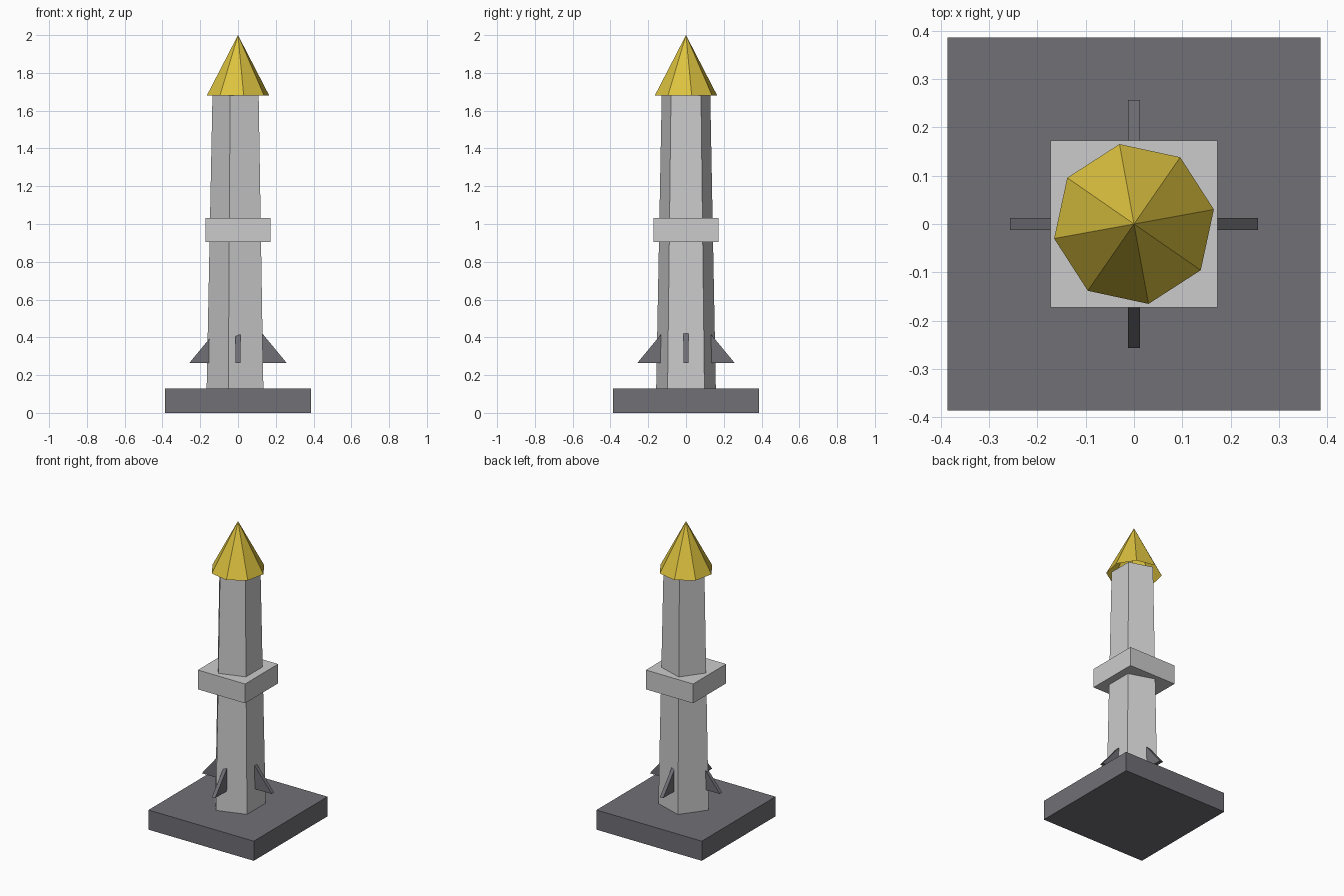
import bpy, bmesh
from math import radians, pi, cos, sin

if "Cube" in bpy.data.objects:
    bpy.data.objects.remove(bpy.data.objects["Cube"])


def material(name, rgb):
    m = bpy.data.materials.new(name)
    m.diffuse_color = (*rgb, 1)
    m.use_nodes = True
    m.node_tree.nodes["Principled BSDF"].inputs["Base Color"].default_value = m.diffuse_color
    return m


dark = material("dark_stone", (0.16, 0.16, 0.18))
gold = material("gold", (0.72, 0.54, 0.05))


def box(name, half, z0, z1, mat=None):
    bpy.ops.mesh.primitive_cube_add(size=1, location=(0, 0, (z0 + z1) / 2))
    ob = bpy.context.object
    ob.scale = (2 * half, 2 * half, z1 - z0)
    return finish(ob, name, mat)


def finish(ob, name, mat=None):
    ob.name = name
    if mat:
        ob.data.materials.append(mat)
    return ob


def frustum(name, sides, r0, r1, z0, z1, turn, caps=True, mat=None):
    # First corner sits at angle "turn" from +x
    bm = bmesh.new()
    ring = lambda r, z: [bm.verts.new((r * cos(turn + 2 * pi * i / sides),
                                       r * sin(turn + 2 * pi * i / sides), z))
                         for i in range(sides)]
    low = ring(r0, z0)
    high = ring(r1, z1) if r1 else [bm.verts.new((0, 0, z1))]
    for i in range(sides):
        j = (i + 1) % sides
        bm.faces.new((low[i], low[j], high[j], high[i]) if r1
                     else (low[i], low[j], high[0]))
    if caps:
        bm.faces.new(low[::-1])
        if r1:
            bm.faces.new(high)
    me = bpy.data.meshes.new(name)
    bm.to_mesh(me)
    bm.free()
    ob = bpy.data.objects.new(name, me)
    bpy.context.collection.objects.link(ob)
    return finish(ob, name, mat)


def fin(name, angle):
    # Triangular profile in x-z, extruded to a thin plate
    t = 0.012
    profile = [(0.10, 0.265), (0.257, 0.265), (0.10, 0.455)]
    bm = bmesh.new()
    face = bm.faces.new([bm.verts.new((x, -t, z)) for x, z in profile])
    new = bmesh.ops.extrude_face_region(bm, geom=[face])["geom"]
    bmesh.ops.translate(bm, vec=(0, 2 * t, 0),
                        verts=[v for v in new if isinstance(v, bmesh.types.BMVert)])
    bmesh.ops.recalc_face_normals(bm, faces=bm.faces)
    me = bpy.data.meshes.new(name)
    bm.to_mesh(me)
    bm.free()
    ob = bpy.data.objects.new(name, me)
    bpy.context.collection.objects.link(ob)
    ob.rotation_euler.z = angle
    return finish(ob, name, dark)


# Square plinth
box("base", 0.386, 0, 0.13, dark)
# Tapered five-sided shaft, one corner towards -x
frustum("shaft", 5, 0.166, 0.135, 0.13, 1.69, pi)
# Square band around the middle
box("collar", 0.173, 0.905, 1.033)
# Eight-sided roof, open underneath
frustum("spire", 8, 0.168, 0, 1.68, 2.0, radians(10.3), caps=False, mat=gold)
# Four buttress fins
for i, side in enumerate(("right", "back", "left", "front")):
    fin(side + "_fin", i * pi / 2)
